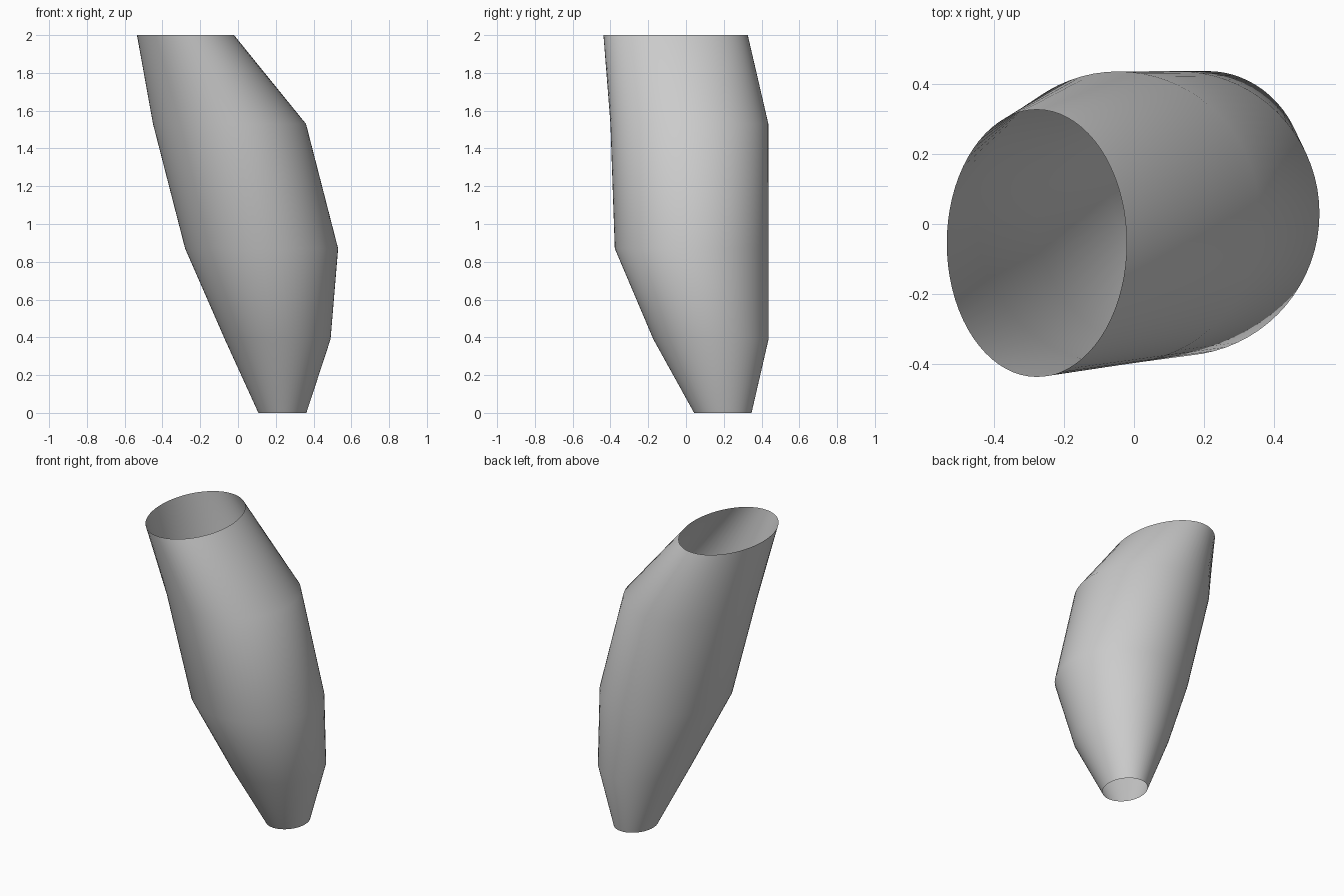
import bpy, bmesh, math

cube = bpy.data.objects.get("Cube")
if cube:
    bpy.data.objects.remove(cube, do_unlink=True)

# One plain grey material
grey = bpy.data.materials.new("plain_grey")
grey.use_nodes = True
colour = (0.6, 0.6, 0.6, 1)
grey.diffuse_color = colour
grey.node_tree.nodes["Principled BSDF"].inputs["Base Color"].default_value = colour

# Elliptical cross-sections: height, centre x, centre y, radius x, radius y
SECTIONS = [
    (0.00, 0.235, 0.195, 0.127, 0.152),
    (0.39, 0.210, 0.132, 0.280, 0.305),
    (0.87, 0.125, 0.030, 0.405, 0.407),
    (1.53, -0.045, 0.018, 0.405, 0.418),
    (2.00, -0.278, -0.055, 0.257, 0.382),
]
SIDES = 72


def add_ring(bm, z, cx, cy, rx, ry):
    angles = [math.tau * i / SIDES for i in range(SIDES)]
    return [bm.verts.new((cx + rx * math.cos(a), cy + ry * math.sin(a), z))
            for a in angles]


# Open-ended lofted sleeve
bm = bmesh.new()
rings = [add_ring(bm, *section) for section in SECTIONS]
for low, high in zip(rings, rings[1:]):
    for i in range(SIDES):
        j = (i + 1) % SIDES
        bm.faces.new((low[i], low[j], high[j], high[i]))
for face in bm.faces:
    face.smooth = True
mesh = bpy.data.meshes.new("lofted_sleeve")
bm.to_mesh(mesh)
bm.free()
mesh.materials.append(grey)
sleeve = bpy.data.objects.new("lofted_sleeve", mesh)
bpy.context.collection.objects.link(sleeve)
